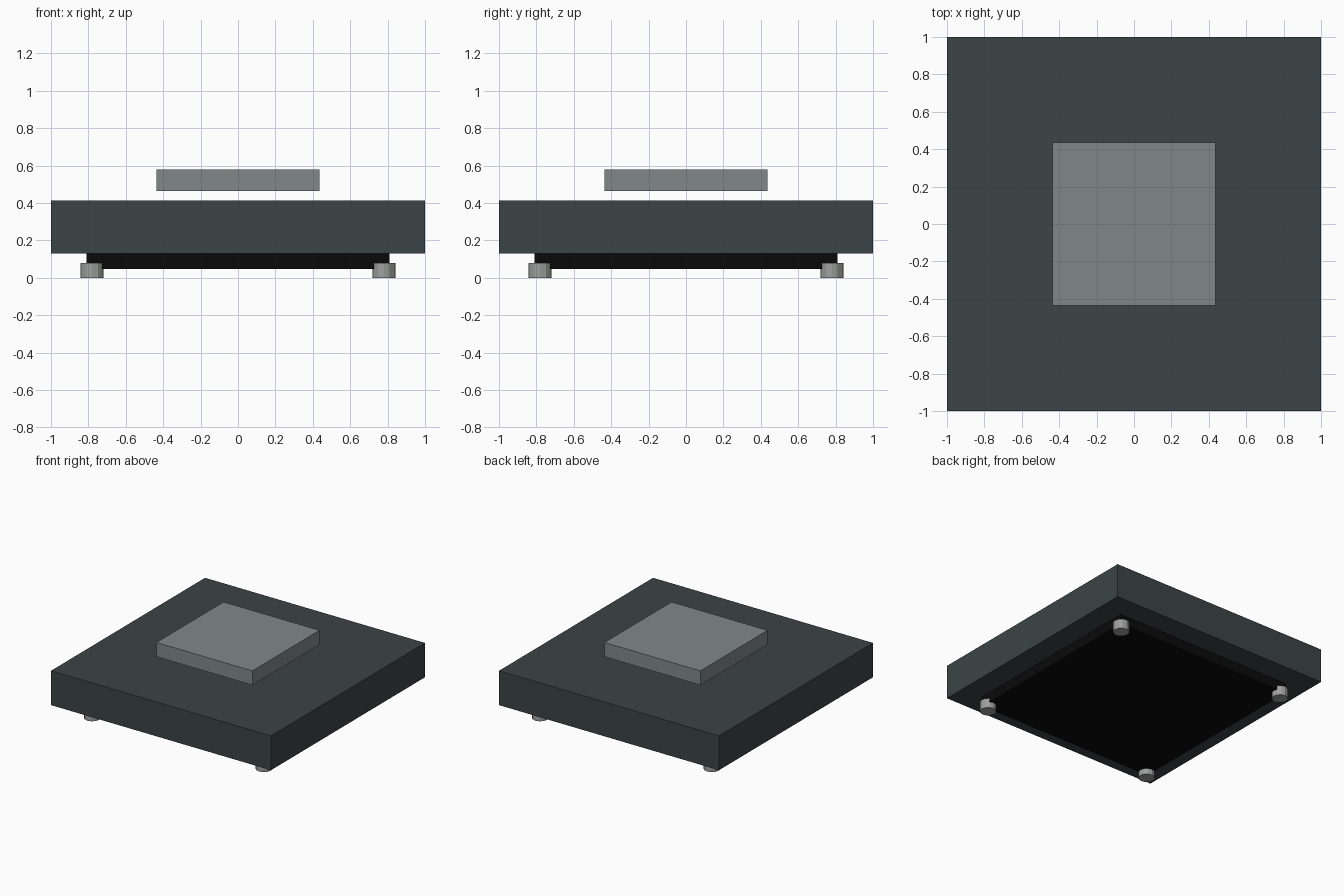
import bpy

if "Cube" in bpy.data.objects:
    bpy.data.objects.remove(bpy.data.objects["Cube"])


def material(name, r, g, b):
    m = bpy.data.materials.new(name)
    m.diffuse_color = (r, g, b, 1)
    m.use_nodes = True
    m.node_tree.nodes["Principled BSDF"].inputs["Base Color"].default_value = m.diffuse_color
    return m


def finish(obj, name, mat):
    obj.name = name
    obj.data.materials.append(mat)


def slab(name, half, z0, z1, mat):
    bpy.ops.mesh.primitive_cube_add(size=1, location=(0, 0, (z0 + z1) / 2))
    obj = bpy.context.object
    obj.scale = (2 * half, 2 * half, z1 - z0)
    bpy.ops.object.transform_apply(location=False, rotation=False, scale=True)
    finish(obj, name, mat)


dark = material("dark_slate", 0.045, 0.058, 0.063)
black = material("black", 0.003, 0.003, 0.003)
plate = material("plate_grey", 0.22, 0.25, 0.25)
metal = material("foot_grey", 0.34, 0.35, 0.34)

# Main body, recessed underside and floating top plate
slab("body", 1.0, 0.13, 0.412, dark)
slab("underside_base", 0.81, 0.048, 0.13, black)
slab("top_plate", 0.436, 0.463, 0.58, plate)

# Four low-poly feet at the corners
for sx, side in ((-1, "left"), (1, "right")):
    for sy, end in ((-1, "front"), (1, "back")):
        bpy.ops.mesh.primitive_cylinder_add(
            vertices=12, radius=0.062, depth=0.08,
            location=(sx * 0.78, sy * 0.78, 0.04))
        finish(bpy.context.object, f"foot_{end}_{side}", metal)
